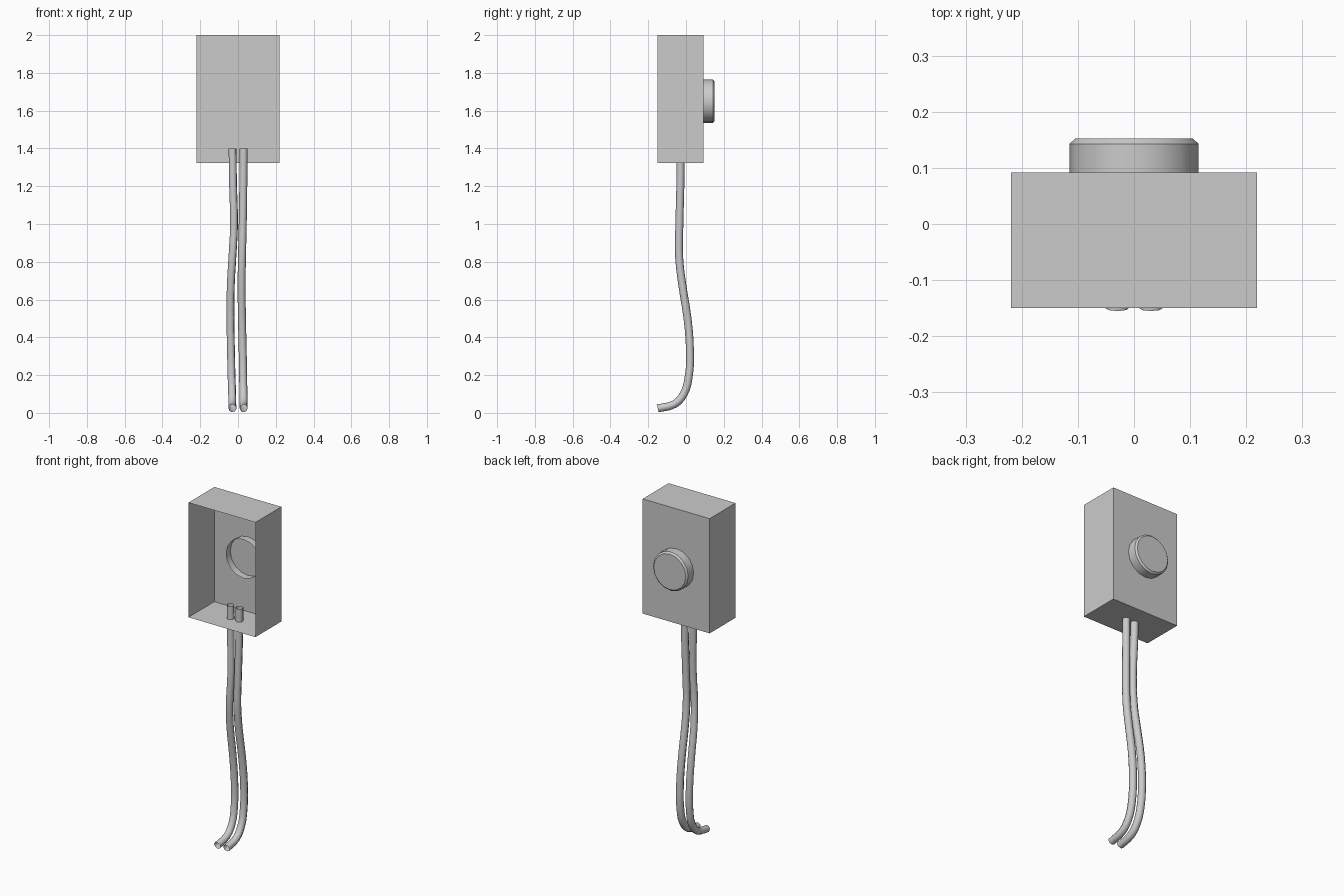
import bpy, bmesh, math
from mathutils import Matrix

if "Cube" in bpy.data.objects:
    bpy.data.objects.remove(bpy.data.objects["Cube"])


def mesh_object(name, bm):
    bmesh.ops.recalc_face_normals(bm, faces=bm.faces)
    mesh = bpy.data.meshes.new(name)
    bm.to_mesh(mesh)
    bm.free()
    obj = bpy.data.objects.new(name, mesh)
    bpy.context.collection.objects.link(obj)
    return obj


# Housing: thin box, open at the front (-y)
bm = bmesh.new()
bmesh.ops.create_cube(bm, size=1, matrix=Matrix.Translation((0, -0.029, 1.661))
                      @ Matrix.Diagonal((0.438, 0.242, 0.678, 1)))
front = [f for f in bm.faces if f.calc_center_median().y < -0.14]
bmesh.ops.delete(bm, geom=front, context='FACES_ONLY')
mesh_object("housing", bm)

# Round button through the back wall: open inner end, chamfered outer cap
SIDES = 16
bm = bmesh.new()
rings = []
for r, y in [(0.115, 0.05), (0.115, 0.143), (0.105, 0.152)]:
    rings.append([bm.verts.new((r * math.cos(2 * math.pi * i / SIDES), y,
                                1.65 + r * math.sin(2 * math.pi * i / SIDES)))
                  for i in range(SIDES)])
for a, b in zip(rings, rings[1:]):
    for i in range(SIDES):
        j = (i + 1) % SIDES
        bm.faces.new((a[i], a[j], b[j], b[i]))
bm.faces.new(rings[-1])
button = mesh_object("button", bm)
bpy.context.view_layer.objects.active = button
button.select_set(True)
bpy.ops.object.shade_smooth_by_angle(angle=math.radians(30))


# Two hanging wires, sharing one side profile
PROFILE = [(-0.028, 1.4), (-0.030, 1.2), (-0.035, 1.0), (-0.036, 0.82), (-0.020, 0.68),
           (0.008, 0.5), (0.021, 0.32), (0.014, 0.19), (-0.012, 0.1),
           (-0.06, 0.047), (-0.15, 0.024)]


def wire(name, xs):
    cu = bpy.data.curves.new(name, 'CURVE')
    cu.dimensions = '3D'
    cu.bevel_depth = 0.021
    cu.bevel_resolution = 2
    cu.resolution_u = 3
    sp = cu.splines.new('BEZIER')
    sp.bezier_points.add(len(PROFILE) - 1)
    for p, x, (y, z) in zip(sp.bezier_points, xs, PROFILE):
        p.co = (x, y, z)
        p.handle_left_type = p.handle_right_type = 'AUTO'
    obj = bpy.data.objects.new(name, cu)
    bpy.context.collection.objects.link(obj)


wire("left_wire", [-0.029, -0.026, -0.021, -0.030, -0.038, -0.040, -0.037, -0.034, -0.031, -0.030, -0.030])
wire("right_wire", [0.030, 0.028, 0.025, 0.021, 0.019, 0.021, 0.025, 0.027, 0.029, 0.030, 0.030])
